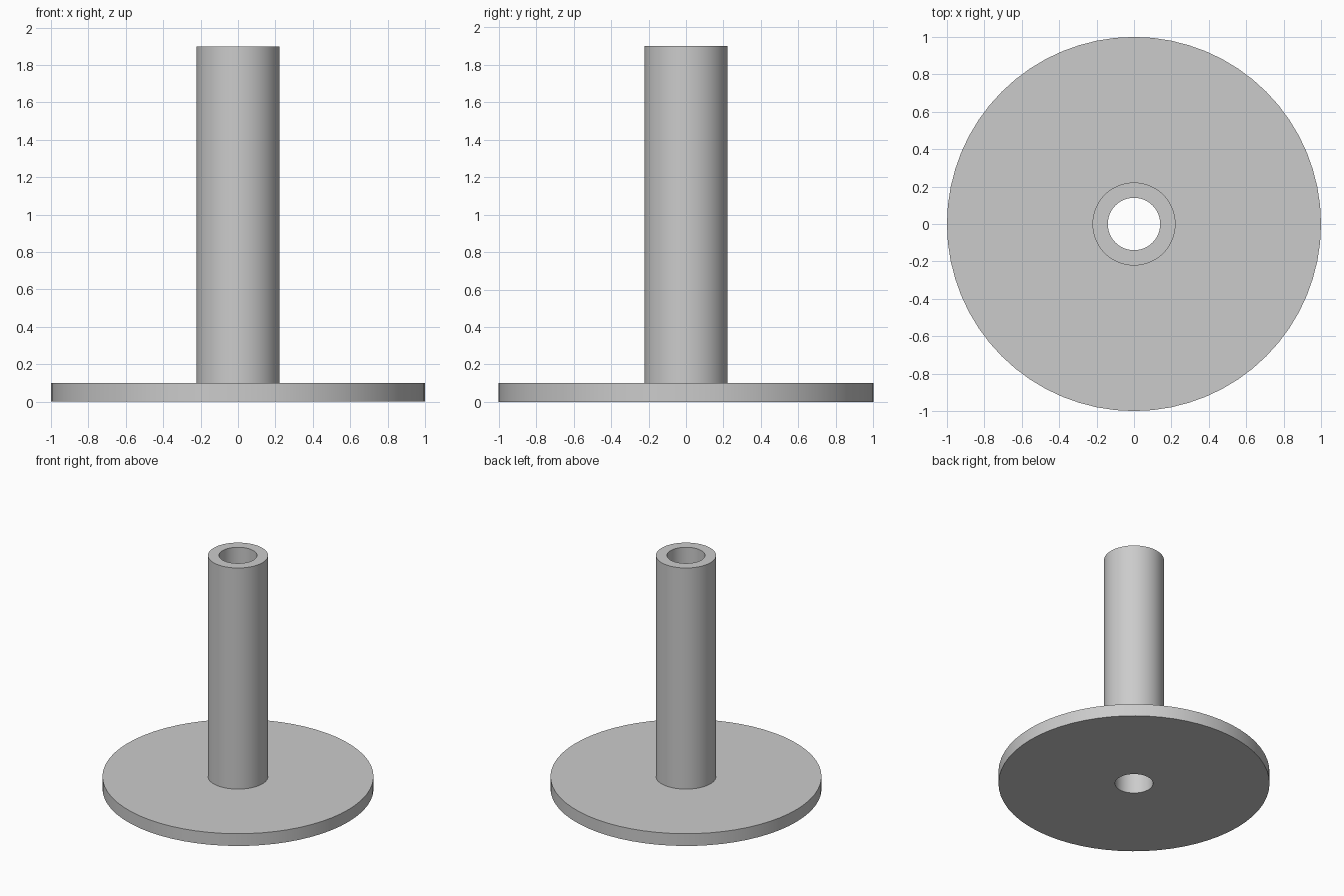
import bpy
import bmesh
from math import cos, sin, tau, radians

old = bpy.data.objects.get("Cube")
if old:
    bpy.data.objects.remove(old, do_unlink=True)

SEGMENTS = 64
BORE, TUBE, FLANGE = 0.14, 0.222, 1.0
THICKNESS, HEIGHT = 0.1, 1.9

# Plain grey material
grey = bpy.data.materials.new("plain_grey")
grey.use_nodes = True
colour = (0.6, 0.6, 0.6, 1)
grey.diffuse_color = colour
grey.node_tree.nodes["Principled BSDF"].inputs["Base Color"].default_value = colour


def lathe(name, profile, material):
    """Revolve a closed (radius, height) outline around z."""
    bm = bmesh.new()
    rings = []
    for i in range(SEGMENTS):
        a = tau * i / SEGMENTS
        rings.append([bm.verts.new((r * cos(a), r * sin(a), z)) for r, z in profile])
    for i, ring in enumerate(rings):
        following = rings[(i + 1) % SEGMENTS]
        for j in range(len(profile)):
            k = (j + 1) % len(profile)
            bm.faces.new((ring[j], following[j], following[k], ring[k]))
    bmesh.ops.recalc_face_normals(bm, faces=bm.faces)
    mesh = bpy.data.meshes.new(name)
    bm.to_mesh(mesh)
    bm.free()
    mesh.materials.append(material)
    obj = bpy.data.objects.new(name, mesh)
    bpy.context.collection.objects.link(obj)
    bpy.ops.object.select_all(action="DESELECT")
    obj.select_set(True)
    bpy.context.view_layer.objects.active = obj
    bpy.ops.object.shade_smooth_by_angle(angle=radians(30))
    return obj


# Round base plate and hollow upright tube in one solid with a through bore
lathe("flanged_tube", [
    (BORE, 0), (FLANGE, 0), (FLANGE, THICKNESS),
    (TUBE, THICKNESS), (TUBE, HEIGHT), (BORE, HEIGHT),
], grey)
